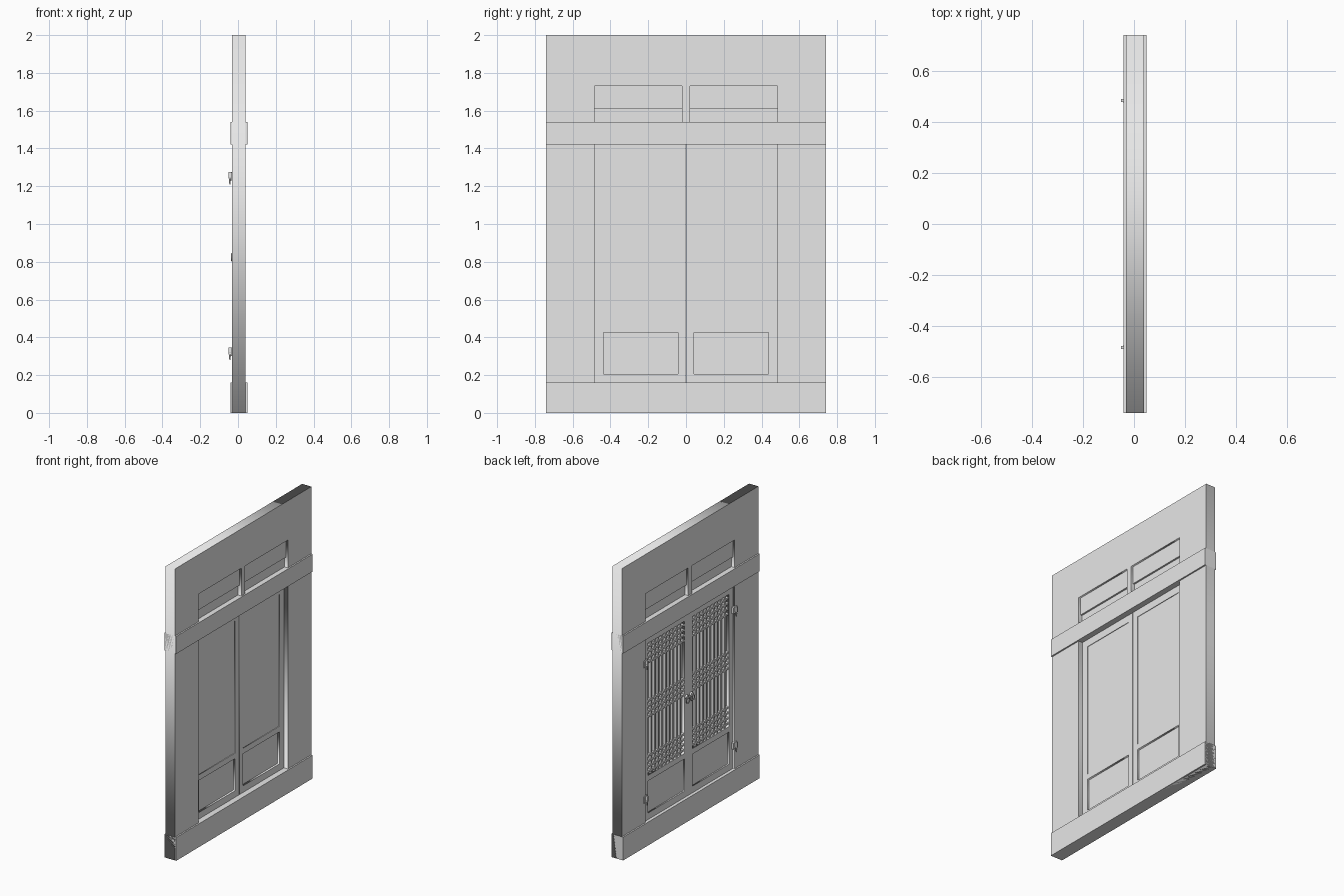
import bpy
import math
from mathutils import Matrix, Vector

cube = bpy.data.objects.get("Cube")
if cube:
    bpy.data.objects.remove(cube, do_unlink=True)

grey = bpy.data.materials.new("plain_grey")
grey.use_nodes = True
grey.diffuse_color = (0.8, 0.8, 0.8, 1)
grey.node_tree.nodes["Principled BSDF"].inputs["Base Color"].default_value = (0.8, 0.8, 0.8, 1)


def finish(name):
    ob = bpy.context.object
    ob.name = name
    ob.data.materials.clear()
    ob.data.materials.append(grey)
    return ob


def box(name, xs, ys, zs):
    lo, hi = [Vector(c) for c in zip(xs, ys, zs)]
    bpy.ops.mesh.primitive_cube_add(size=1, location=(lo + hi) / 2)
    ob = finish(name)
    size = hi - lo
    ob.data.transform(Matrix.Diagonal([abs(v) for v in size]).to_4x4())
    return ob


def board(name, xs, outer, holes):
    """Upright board with rectangular holes; rectangles are (y0, y1, z0, z1)."""
    cu = bpy.data.curves.new(name, 'CURVE')
    cu.dimensions = '2D'
    cu.fill_mode = 'BOTH'
    cu.extrude = (xs[1] - xs[0]) / 2
    for y0, y1, z0, z1 in [outer] + holes:
        sp = cu.splines.new('POLY')
        sp.points.add(3)
        for p, (y, z) in zip(sp.points, [(y0, z0), (y1, z0), (y1, z1), (y0, z1)]):
            p.co = (y, z, 0, 1)
        sp.use_cyclic_u = True
    ob = bpy.data.objects.new(name, cu)
    bpy.context.collection.objects.link(ob)
    # local x -> world y, local y -> world z, local z -> world x
    ob.matrix_world = Matrix(((0, 0, 1, sum(xs) / 2), (1, 0, 0, 0),
                              (0, 1, 0, 0), (0, 0, 0, 1)))
    bpy.ops.object.select_all(action='DESELECT')
    ob.select_set(True)
    bpy.context.view_layer.objects.active = ob
    bpy.ops.object.convert(target='MESH')
    return finish(name)


def span(side, a, b):
    return tuple(sorted((side * a, side * b)))


WALL = (-0.031, 0.039)
BEAM = (-0.041, 0.049)
LEAF = (-0.019, 0.009)

# Wall with the doorway and two transom openings
wall_holes = [(-0.484, 0.484, 0.1, 1.48)]
wall_holes += [span(s, 0.02, 0.484) + (1.5, 1.73) for s in (-1, 1)]
board("wall", WALL, (-0.74, 0.74, 0, 2), wall_holes)

# Horizontal beams
box("sill_beam", BEAM, (-0.74, 0.74), (0, 0.16))
box("lintel_beam", BEAM, (-0.74, 0.74), (1.42, 1.54))

for side, label in ((1, "left"), (-1, "right")):
    # Stepped transom panels
    ys = span(side, 0.02, 0.484)
    box(label + "_transom_upper_panel", (-0.018, 0.026), ys, (1.61, 1.73))
    box(label + "_transom_lower_panel", (-0.006, 0.014), ys, (1.53, 1.61))

    # Door leaf frame and its infill panels
    inner = span(side, 0.043, 0.438)
    lower = inner + (0.205, 0.425)
    upper = inner + (0.463, 1.37)
    board(label + "_door_frame", LEAF, span(side, 0.0015, 0.484) + (0.16, 1.42),
          [lower, upper])
    box(label + "_door_lower_panel", (-0.01, -0.005), inner, lower[2:])
    box(label + "_door_paper", (0.001, 0.005), inner, upper[2:])

    # Lattice: even vertical bars with three bands of horizontal bars
    count = 9
    for i in range(count):
        y = inner[0] + (inner[1] - inner[0]) * (i + 1) / (count + 1)
        box(f"{label}_lattice_upright_{i}", (-0.016, 0.001),
            (y - 0.006, y + 0.006), upper[2:])
    for band, centre in enumerate((1.29, 0.917, 0.54)):
        for k in range(4):
            z = centre + (k - 1.5) * 0.036
            box(f"{label}_lattice_rail_{band}_{k}", (-0.017, 0.001),
                inner, (z - 0.006, z + 0.006))

    # Hinges: plate, knuckle and tapered pin
    for z, level in ((1.25, "upper"), (0.32, "lower")):
        y = side * 0.484
        box(f"{label}_{level}_hinge_plate", (-0.036, -0.018),
            (y - 0.02, y + 0.02), (z - 0.02, z + 0.022))
        box(f"{label}_{level}_hinge_knuckle", (-0.051, -0.03),
            (y - 0.006, y + 0.006), (z - 0.01, z + 0.026))
        bpy.ops.mesh.primitive_cone_add(vertices=10, radius1=0.003, radius2=0.007,
                                        depth=0.04, location=(-0.043, y, z - 0.02))
        finish(f"{label}_{level}_hinge_pin")

    # Ring pull on a round plate
    y = side * 0.025
    turn = (0, math.pi / 2, 0)
    bpy.ops.mesh.primitive_cylinder_add(vertices=16, radius=0.014, depth=0.014,
                                        location=(-0.025, y, 0.846), rotation=turn)
    finish(label + "_pull_plate")
    bpy.ops.mesh.primitive_torus_add(major_segments=20, minor_segments=6,
                                     major_radius=0.019, minor_radius=0.003,
                                     location=(-0.034, y, 0.824), rotation=turn)
    finish(label + "_pull_ring")
    bpy.ops.object.shade_smooth_by_angle()
